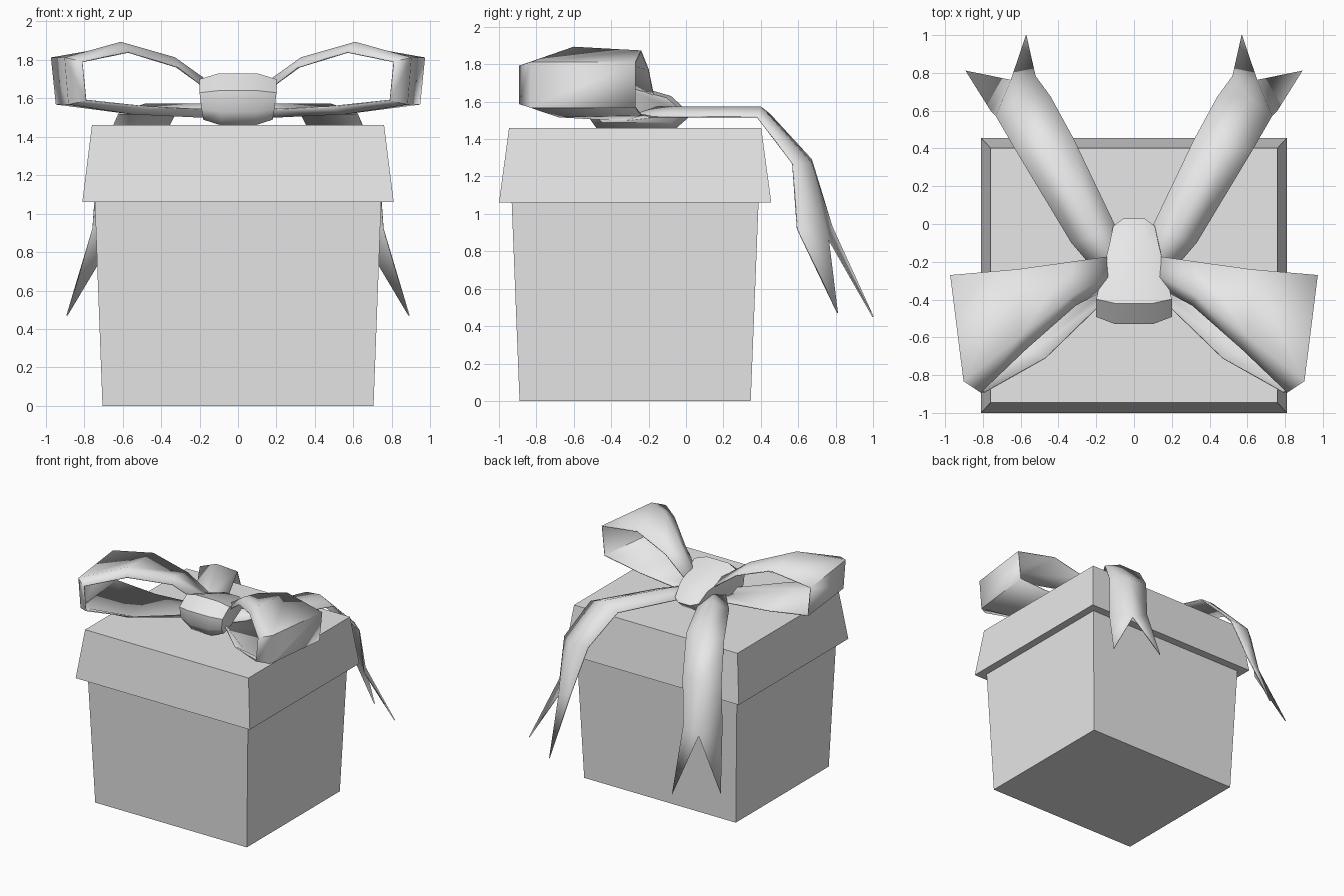
import bpy
import bmesh
from math import radians

cube = bpy.data.objects.get("Cube")
if cube:
    bpy.data.objects.remove(cube, do_unlink=True)

grey = bpy.data.materials.new("light_grey")
grey.use_nodes = True
colour = (0.8, 0.8, 0.8, 1)
grey.diffuse_color = colour
grey.node_tree.nodes["Principled BSDF"].inputs["Base Color"].default_value = colour


def finish(name, bm, smooth=False):
    bmesh.ops.recalc_face_normals(bm, faces=bm.faces[:])
    mesh = bpy.data.meshes.new(name)
    bm.to_mesh(mesh)
    bm.free()
    mesh.materials.append(grey)
    obj = bpy.data.objects.new(name, mesh)
    bpy.context.collection.objects.link(obj)
    if smooth:
        bpy.ops.object.select_all(action="DESELECT")
        obj.select_set(True)
        bpy.context.view_layer.objects.active = obj
        bpy.ops.object.shade_smooth_by_angle(angle=radians(50))
    return obj


def loft(bm, stations, closed=False):
    """Bridge neighbouring rows of points with quads."""
    rows = [[bm.verts.new(p) for p in row] for row in stations]
    pairs = list(zip(rows, rows[1:]))
    if closed:
        pairs.append((rows[-1], rows[0]))
    for a, b in pairs:
        for i in range(len(a) - 1):
            bm.faces.new((a[i], a[i + 1], b[i + 1], b[i]))
    return rows


def tapered_box(name, low, high, z0, z1, y_mid=-0.272):
    """Box with half sizes (x, y) at its bottom and top."""
    bm = bmesh.new()
    bmesh.ops.create_cube(bm, size=2)
    for v in bm.verts:
        hx, hy = high if v.co.z > 0 else low
        v.co = (v.co.x * hx, y_mid + v.co.y * hy, z1 if v.co.z > 0 else z0)
    return finish(name, bm)


def mirrored_ribbon(name, bm):
    obj = finish(name, bm, True)
    obj.modifiers.new("mirror", "MIRROR").use_mirror_merge = False
    thick = obj.modifiers.new("thickness", "SOLIDIFY")
    thick.thickness = 0.008
    thick.offset = 0


# Box and overhanging lid
tapered_box("box_body", (0.705, 0.618), (0.745, 0.66), 0, 1.065)
tapered_box("box_lid", (0.81, 0.728), (0.76, 0.674), 1.06, 1.46)

# Bow loops: each row runs back edge, crown, front edge
bm = bmesh.new()
loft(bm, [
    [(0.12, -0.17, 1.62), (0.12, -0.27, 1.66), (0.14, -0.34, 1.63)],
    [(0.33, -0.20, 1.77), (0.33, -0.38, 1.81), (0.31, -0.43, 1.76)],
    [(0.62, -0.24, 1.87), (0.61, -0.60, 1.89), (0.57, -0.66, 1.84)],
    [(0.97, -0.27, 1.81), (0.90, -0.83, 1.81), (0.81, -0.89, 1.79)],
    [(0.945, -0.27, 1.57), (0.88, -0.83, 1.57), (0.79, -0.89, 1.59)],
    [(0.60, -0.24, 1.53), (0.55, -0.68, 1.52), (0.47, -0.71, 1.555)],
    [(0.12, -0.17, 1.52), (0.12, -0.33, 1.50), (0.14, -0.39, 1.54)],
])
mirrored_ribbon("bow_loops", bm)

# Ribbon tails: each row runs outer edge, crown, inner edge
bm = bmesh.new()
rows = loft(bm, [
    [(0.14, -0.32, 1.52), (0.06, -0.26, 1.57), (0.0, -0.20, 1.52)],
    [(0.33, -0.10, 1.52), (0.21, -0.06, 1.57), (0.10, -0.01, 1.52)],
    [(0.62, 0.38, 1.52), (0.48, 0.40, 1.57), (0.32, 0.45, 1.53)],
    [(0.73, 0.57, 1.27), (0.61, 0.67, 1.27), (0.44, 0.67, 1.29)],
    [(0.755, 0.595, 0.92), (0.65, 0.76, 0.87), (0.52, 0.78, 0.93)],
])
outer, notch, inner = rows[-1]
bm.faces.new((outer, notch, bm.verts.new((0.89, 0.81, 0.47))))
bm.faces.new((notch, inner, bm.verts.new((0.57, 1.0, 0.45))))
mirrored_ribbon("ribbon_tails", bm)

# Knot: a crowned wedge-shaped band, given as y, z and half width
band = [(-0.53, 1.53, 0.19), (-0.53, 1.64, 0.20), (-0.42, 1.73, 0.20),
        (-0.08, 1.63, 0.13), (0.03, 1.53, 0.11), (-0.05, 1.46, 0.12),
        (-0.48, 1.46, 0.18)]
bm = bmesh.new()
stations = []
for y, z, w in band:
    edge_y, edge_z = -0.26 + (y + 0.26) * 0.86, 1.59 + (z - 1.59) * 0.78
    stations.append([(-w, edge_y, edge_z), (-w * 0.5, y, z),
                     (w * 0.5, y, z), (w, edge_y, edge_z)])
rows = loft(bm, stations, closed=True)
for side in (0, -1):
    bm.faces.new([row[side] for row in rows])
finish("bow_knot", bm, True)
